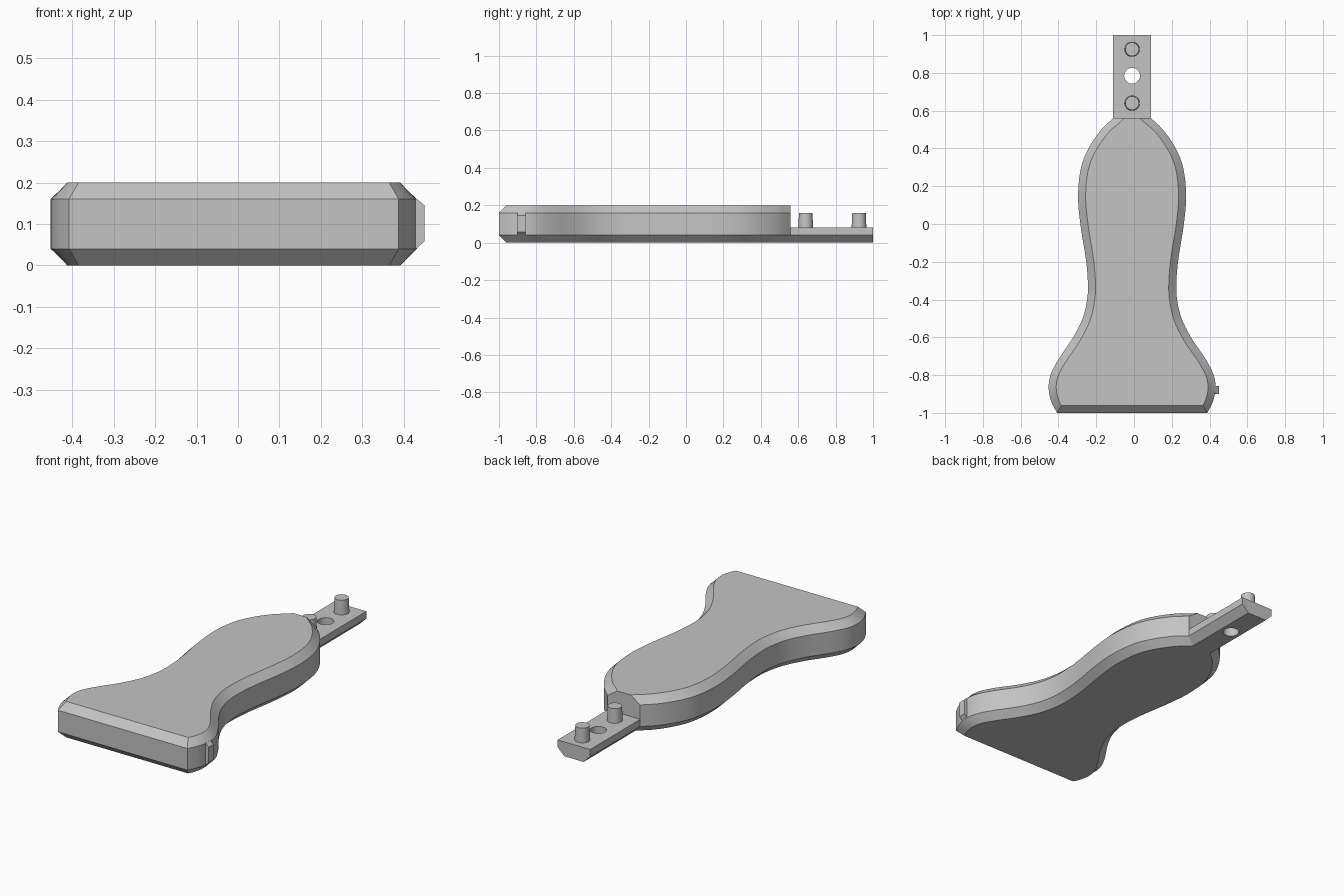
import bpy
import bmesh
import math
from mathutils import Matrix

if "Cube" in bpy.data.objects:
    bpy.data.objects.remove(bpy.data.objects["Cube"], do_unlink=True)

CX = -0.01          # centre line of the handle
BEVEL = 0.04
HEIGHT = 0.2
FRONT, NECK, BACK = -1.0, 0.56, 1.0
STEPS = 80

grey = bpy.data.materials.new("plain grey")
grey.use_nodes = True
grey.diffuse_color = (0.55, 0.55, 0.55, 1)
grey.node_tree.nodes["Principled BSDF"].inputs["Base Color"].default_value = (0.55, 0.55, 0.55, 1)

# Half width of the body along its length
PROFILE = [(-1.0, 0.398), (-0.94, 0.428), (-0.87, 0.442), (-0.8, 0.432),
           (-0.72, 0.392), (-0.6, 0.312), (-0.5, 0.262), (-0.4, 0.238),
           (-0.32, 0.234), (-0.2, 0.243), (0.0, 0.274), (0.15, 0.286),
           (0.3, 0.27), (0.4, 0.231), (0.5, 0.163), (0.56, 0.1)]


def slope(i):
    a, b = PROFILE[max(i - 1, 0)], PROFILE[min(i + 1, len(PROFILE) - 1)]
    return (b[1] - a[1]) / (b[0] - a[0])


def half_width(y):
    """Smooth curve through the profile points."""
    i = 0
    while i < len(PROFILE) - 2 and y > PROFILE[i + 1][0]:
        i += 1
    (y0, w0), (y1, w1) = PROFILE[i], PROFILE[i + 1]
    h = y1 - y0
    t = (y - y0) / h
    smooth = t * t * (3 - 2 * t)
    return (w0 + (w1 - w0) * smooth
            + h * slope(i) * t * (1 - t) ** 2 - h * slope(i + 1) * t * t * (1 - t))


def outline(inset):
    """Closed outline, inset on the sides and front but not at the neck."""
    side = []
    for k in range(STEPS + 1):
        y = FRONT + inset + (NECK - FRONT - inset) * k / STEPS
        e = 0.005
        lo, hi = max(y - e, FRONT), min(y + e, NECK)
        grade = (half_width(hi) - half_width(lo)) / (hi - lo)
        side.append((half_width(y) - inset * math.hypot(1, grade), y))
    return [(CX + w, y) for w, y in side] + [(CX - w, y) for w, y in reversed(side)]


def loft(bm, rings):
    """Join equal rings of points into a closed solid."""
    loops = [[bm.verts.new(p) for p in ring] for ring in rings]
    n = len(loops[0])
    for a, b in zip(loops, loops[1:]):
        for i in range(n):
            j = (i + 1) % n
            bm.faces.new((a[i], a[j], b[j], b[i]))
    bm.faces.new(list(reversed(loops[0])))
    bm.faces.new(loops[-1])


def finish(name, bm):
    bmesh.ops.recalc_face_normals(bm, faces=bm.faces[:])
    mesh = bpy.data.meshes.new(name)
    bm.to_mesh(mesh)
    bm.free()
    mesh.materials.append(grey)
    ob = bpy.data.objects.new(name, mesh)
    bpy.context.collection.objects.link(ob)
    return ob


def cylinder(name, y, z0, z1, r0, r1):
    bm = bmesh.new()
    bmesh.ops.create_cone(bm, cap_ends=True, segments=40, radius1=r0, radius2=r1,
                          depth=z1 - z0, matrix=Matrix.Translation((CX, y, (z0 + z1) / 2)))
    return finish(name, bm)


def smooth(ob):
    bpy.ops.object.select_all(action="DESELECT")
    ob.select_set(True)
    bpy.context.view_layer.objects.active = ob
    bpy.ops.object.shade_smooth_by_angle(angle=math.radians(25))


# Body with chamfered rims
bm = bmesh.new()
loft(bm, [[(x, y, z) for x, y in outline(inset)]
          for inset, z in ((BEVEL, 0), (0, BEVEL), (0, HEIGHT - BEVEL), (BEVEL, HEIGHT))])
body = finish("body", bm)

# Tongue behind the body, chamfered underneath, with a hole through it
bm = bmesh.new()
section = [(-0.06, 0), (0.06, 0), (0.1, 0.04), (0.1, 0.08), (-0.1, 0.08), (-0.1, 0.04)]
loft(bm, [[(CX + x, y, z) for x, z in section] for y in (NECK - 0.03, BACK)])
tongue = finish("tongue", bm)

cutter = cylinder("hole_cutter", 0.785, -0.1, 0.2, 0.042, 0.042)
cutter.hide_render = True
cut = tongue.modifiers.new("hole", "BOOLEAN")
cut.operation, cut.solver, cut.object = "DIFFERENCE", "EXACT", cutter
bpy.context.view_layer.objects.active = tongue
bpy.ops.object.modifier_apply(modifier=cut.name)
bpy.data.objects.remove(cutter, do_unlink=True)

# Slightly tapered locating pins
pins = [cylinder(name, y, 0.07, 0.16, 0.04, 0.036)
        for name, y in (("front_pin", 0.64), ("back_pin", 0.925))]

# Small rib on the left side of the wide end
bm = bmesh.new()
rib = [(0.38, 0.02), (0.41, 0.02), (0.45, 0.058), (0.45, 0.145), (0.41, 0.18), (0.38, 0.18)]
rib = [(0.4, 0.04), (0.43, 0.04), (0.45, 0.058), (0.45, 0.145), (0.43, 0.162), (0.4, 0.162)]
loft(bm, [[(x, y, z) for x, z in rib] for y in (-0.9, -0.858)])
finish("side_rib", bm)

for part in [body, tongue] + pins:
    smooth(part)
